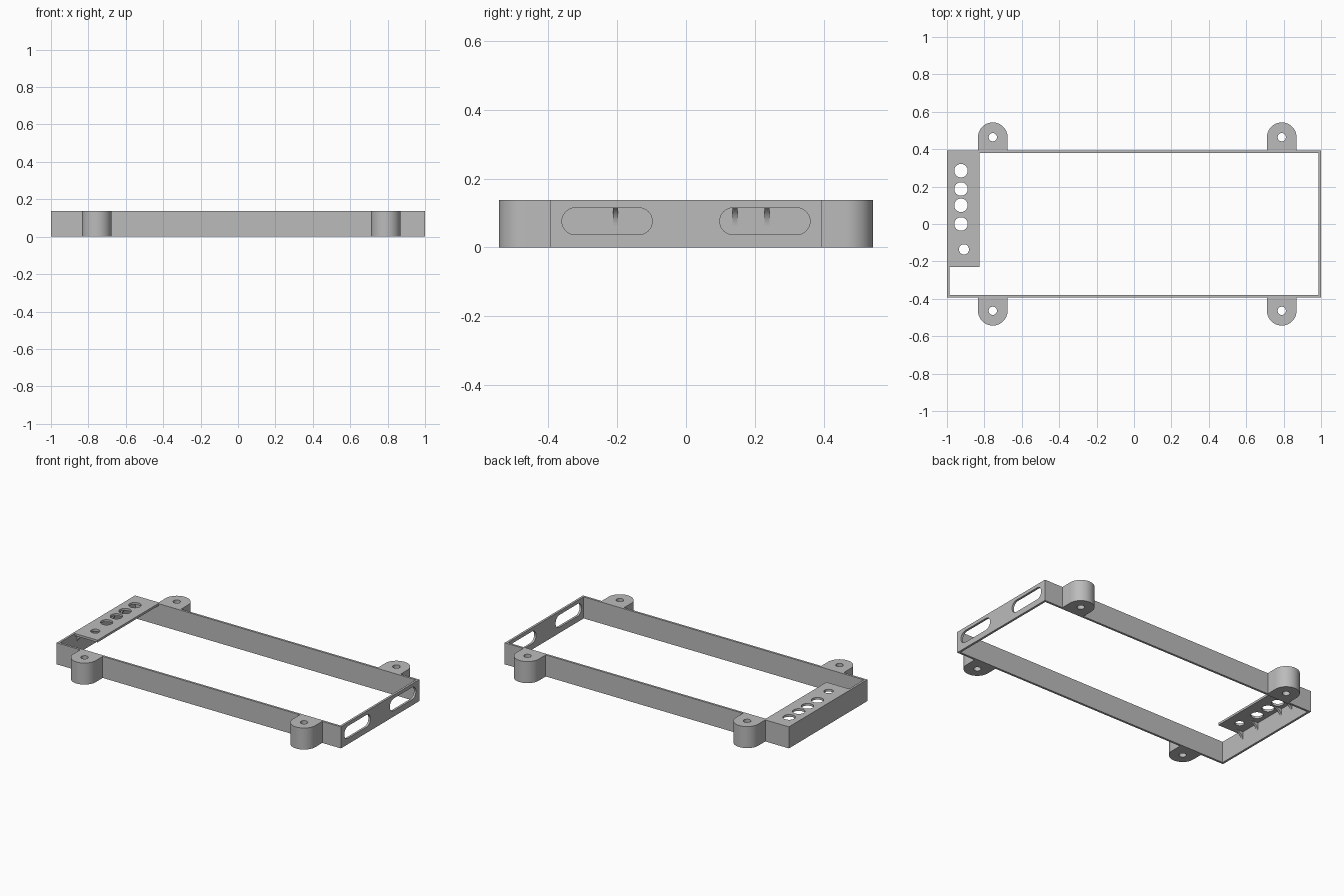
import bpy, bmesh
from math import pi, sin, cos
from mathutils import Matrix, Vector

if "Cube" in bpy.data.objects:
    bpy.data.objects.remove(bpy.data.objects["Cube"], do_unlink=True)

W, D, H, T = 1.0, 0.394, 0.137, 0.014   # half width, half depth, height, wall

grey = bpy.data.materials.new("plain grey")
grey.use_nodes = True
colour = (0.5, 0.5, 0.5, 1)
grey.diffuse_color = colour
grey.node_tree.nodes["Principled BSDF"].inputs["Base Color"].default_value = colour

X, Y, Z = Vector((1, 0, 0)), Vector((0, 1, 0)), Vector((0, 0, 1))


def arc(cx, cy, r, start=0.0, end=2 * pi, n=32):
    steps = n if end - start >= 2 * pi else n + 1
    return [(cx + r * cos(start + (end - start) * i / n),
             cy + r * sin(start + (end - start) * i / n)) for i in range(steps)]


def rect(x0, y0, x1, y1):
    return [(x0, y0), (x1, y0), (x1, y1), (x0, y1)]


def slab(name, loops, low, high, u=X, v=Y):
    """Extrude an outline with holes, drawn in the u-v plane, from low to high."""
    curve = bpy.data.curves.new(name, 'CURVE')
    curve.dimensions = '2D'
    curve.fill_mode = 'BOTH'
    curve.extrude = (high - low) / 2
    for pts in loops:
        spline = curve.splines.new('POLY')
        spline.points.add(len(pts) - 1)
        for p, (a, b) in zip(spline.points, pts):
            p.co = (a, b, 0, 1)
        spline.use_cyclic_u = True
    temp = bpy.data.objects.new(name + "_outline", curve)
    bpy.context.collection.objects.link(temp)
    bpy.context.view_layer.update()
    graph = bpy.context.evaluated_depsgraph_get()
    mesh = bpy.data.meshes.new_from_object(temp.evaluated_get(graph))
    bpy.data.objects.remove(temp, do_unlink=True)
    w = u.cross(v)
    mesh.transform(Matrix((u, v, w)).transposed().to_4x4())
    mesh.transform(Matrix.Translation(w * (low + high) / 2))
    bm = bmesh.new()
    bm.from_mesh(mesh)
    bmesh.ops.remove_doubles(bm, verts=bm.verts, dist=1e-5)
    bmesh.ops.recalc_face_normals(bm, faces=bm.faces)
    bm.to_mesh(mesh)
    bm.free()
    mesh.materials.clear()
    mesh.materials.append(grey)
    obj = bpy.data.objects.new(name, mesh)
    bpy.context.collection.objects.link(obj)
    bpy.ops.object.select_all(action='DESELECT')
    obj.select_set(True)
    bpy.context.view_layer.objects.active = obj
    bpy.ops.object.shade_smooth_by_angle(angle=pi / 6)
    return obj


# Long walls and plain end wall
slab("front_wall", [rect(-W, -D, W, -D + T)], 0, H)
slab("back_wall", [rect(-W, D - T, W, D)], 0, H)
slab("right_end_wall", [rect(-W, -D + T, -W + T, D - T)], 0, H)

# End wall with two rounded slots
def slot(y0, y1, z, r):
    return (arc(y1 - r, z, r, -pi / 2, pi / 2, 16)
            + arc(y0 + r, z, r, pi / 2, 3 * pi / 2, 16))

slab("left_end_wall",
     [rect(-D + T, 0, D - T, H), slot(-0.36, -0.098, 0.076, 0.039),
      slot(0.098, 0.36, 0.076, 0.039)], W - T, W, Y, Z)

# Mounting ears with screw holes
for side, s in (("front", -1), ("back", 1)):
    for end, x in (("right", -0.755), ("left", 0.79)):
        r, yc = 0.079, 0.464
        outline = [(x + r, D)] + arc(x, yc, r, 0, pi) + [(x - r, D)]
        loops = [outline, arc(x, yc, 0.022, n=24)]
        slab(f"{side}_{end}_ear", [[(a, b * s) for a, b in l] for l in loops], 0, H)

# Top panel with button holes
holes = [arc(-0.925, y, 0.036) for y in (0.285, 0.187, 0.1, 0.0)]
holes.append(arc(-0.909, -0.136, 0.027))
slab("button_panel", [rect(-W + T, -0.23, -0.827, D - T)] + holes, H - T, H)

# Curved braces under the panel
xb, zb, rb = -W + T, H - T, 0.06
profile = [(xb, zb)] + arc(xb + rb, zb - rb, rb, pi / 2, pi, 12)[::-1] + [(xb + rb, zb)]
for i, y in enumerate((-0.205, -0.07, 0.1425, 0.235)):
    slab(f"panel_brace_{i + 1}", [profile[:-1]], -y - 0.007, -y + 0.007, X, Z)
